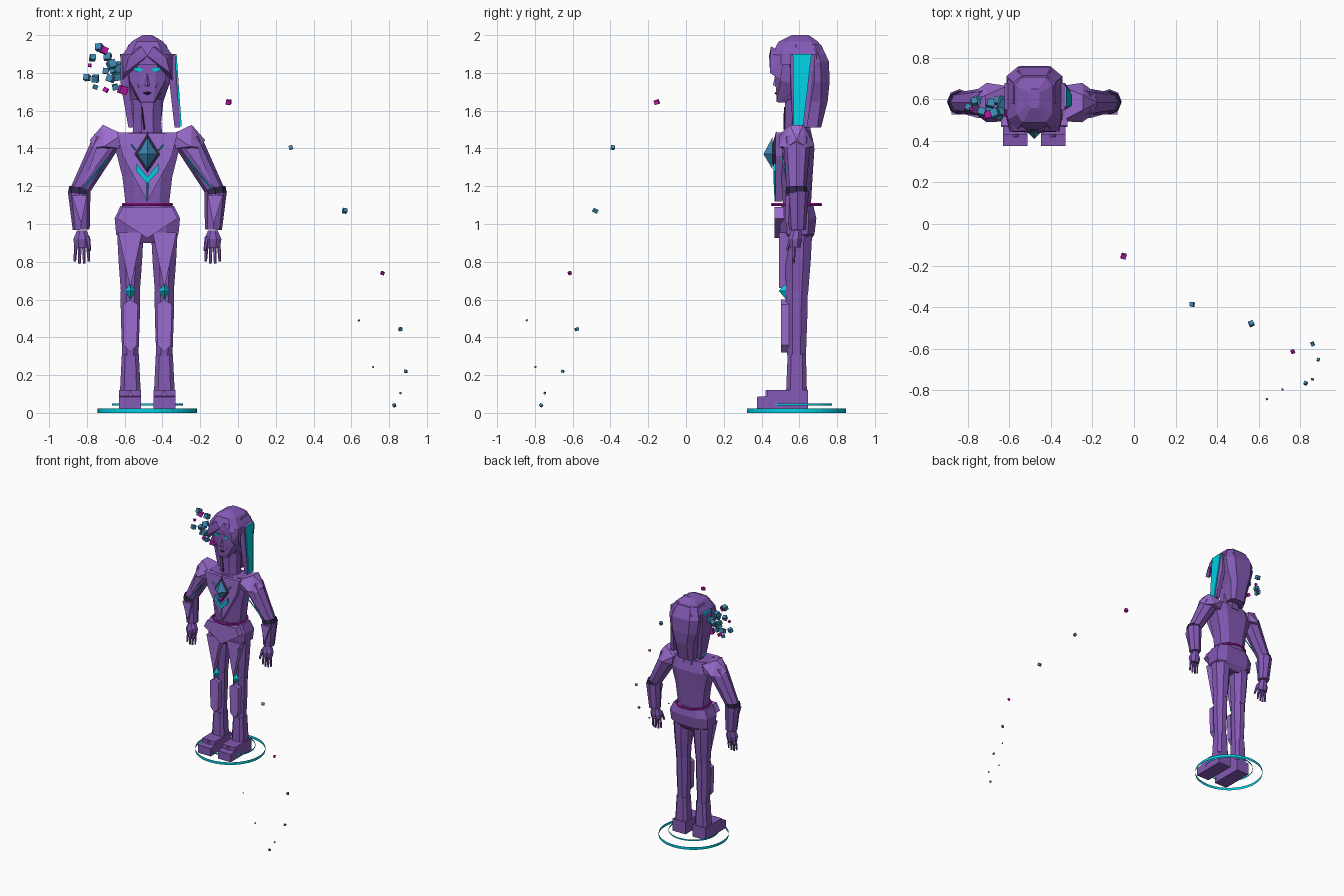
import bpy, bmesh, math, random
from mathutils import Vector, Matrix, Euler

CX, CY = -0.48, 0.585
random.seed(4)


def mat(name, *rgb):
    m = bpy.data.materials.new(name)
    m.diffuse_color = (*rgb, 1)
    return m


PURPLE = mat("purple", 0.23, 0.10, 0.46)
LIGHT = mat("light_purple", 0.33, 0.15, 0.62)
CYAN = mat("cyan", 0.0, 0.62, 0.75)
BLUE = mat("blue", 0.05, 0.25, 0.45)
MAGENTA = mat("magenta", 0.50, 0.01, 0.42)
DARK = mat("dark", 0.03, 0.02, 0.07)


def finish(name, bm, m):
    bmesh.ops.recalc_face_normals(bm, faces=bm.faces)
    me = bpy.data.meshes.new(name)
    bm.to_mesh(me)
    bm.free()
    me.materials.append(m)
    ob = bpy.data.objects.new(name, me)
    bpy.context.collection.objects.link(ob)
    return ob


def loft(name, rings, m=PURPLE, c=0.414, dx=0.0):
    """Chamfered box sections: (z, half width, y front, y back)."""
    bm, loops = bmesh.new(), []
    for z, rx, y0, y1 in rings:
        cy, ry = (y0 + y1) / 2, (y1 - y0) / 2
        sec = [(1, -c), (1, c), (c, 1), (-c, 1), (-1, c), (-1, -c), (-c, -1), (c, -1)]
        loops.append([bm.verts.new((CX + dx + a * rx, cy + b * ry, z)) for a, b in sec])
    for a, b in zip(loops, loops[1:]):
        for i in range(8):
            bm.faces.new((a[i], a[(i + 1) % 8], b[(i + 1) % 8], b[i]))
    bm.faces.new(loops[0])
    bm.faces.new(loops[-1])
    return finish(name, bm, m)


def hull(name, pts, m=PURPLE, s=1):
    """Convex solid from (dx, y, z) points; s=-1 mirrors it."""
    bm = bmesh.new()
    for x, y, z in pts:
        bm.verts.new((CX + s * x, y, z))
    r = bmesh.ops.convex_hull(bm, input=bm.verts)
    junk = {g for g in r["geom_interior"] + r["geom_unused"] if isinstance(g, bmesh.types.BMVert)}
    bmesh.ops.delete(bm, geom=list(junk), context='VERTS')
    bmesh.ops.dissolve_limit(bm, angle_limit=0.02, verts=bm.verts, edges=bm.edges)
    return finish(name, bm, m)


def plate(name, pts, y0, y1, m=LIGHT, s=1, peak=None):
    """Front panel from (dx, z) outline between y0 (front) and y1; peak adds a raised point."""
    p = [(x, y, z) for x, z in pts for y in ((y1,) if peak else (y0, y1))]
    return hull(name, p + ([(peak[0], y0, peak[1])] if peak else []), m, s)


def box(name, x0, x1, y0, y1, z0, z1, m=PURPLE, s=1):
    return hull(name, [(x, y, z) for x in (x0, x1) for y in (y0, y1) for z in (z0, z1)], m, s)


def rod(name, a, b, r0, r1, m=PURPLE, n=8, s=1, caps=True):
    a, b = Vector((CX + s * a[0], *a[1:])), Vector((CX + s * b[0], *b[1:]))
    d = b - a
    bm = bmesh.new()
    q = d.to_track_quat('Z', 'Y').to_matrix().to_4x4()
    bmesh.ops.create_cone(bm, cap_ends=caps, segments=n, radius1=r0, radius2=r1, depth=d.length,
                          matrix=Matrix.Translation((a + b) / 2) @ q)
    return finish(name, bm, m)


def shard(name, loc, size, m):
    bm = bmesh.new()
    rot = Euler([random.uniform(-0.5, 0.5) for _ in range(3)]).to_matrix().to_4x4()
    bmesh.ops.create_cube(bm, size=size, matrix=Matrix.Translation(loc) @ rot)
    return finish(name, bm, m)


# Hair: crown, long back section, fringe
loft("hair_crown", [(1.845, .135, .45, .75), (1.90, .128, .455, .735), (1.965, .085, .49, .70),
                    (2.0, .025, .56, .65)], c=0.65)
loft("hair_back", [(1.51, .07, .62, .715), (1.65, .085, .57, .75), (1.75, .12, .54, .76),
                   (1.86, .135, .53, .757), (1.95, .10, .55, .715)], c=0.6)
for s in (-1, 1):
    hull("fringe", [(0.0, .44, 1.89), (.12, .445, 1.80), (.132, .50, 1.76), (.132, .52, 1.90),
                    (.10, .445, 1.88), (.03, .45, 1.94), (.05, .46, 1.865)], s=s)
# Both side locks slant the same way
for side, top, bot in ((1, .135, .162), (-1, -.125, -.082)):
    hull("side_lock", [(x, y, z) for x0, z, ya, yb in ((top, 1.90, .55, .68), (top, 1.75, .55, .68),
                                                       (bot, 1.51, .565, .64))
                       for x in (x0 - .018, x0 + .012) for y in (ya, yb)])
    hull("lock_streak", [(x, y, z) for x0, z, ya, yb in ((top, 1.90, .565, .665), (bot, 1.515, .57, .62))
                         for x in (x0, x0 + side * .02) for y in (ya, yb)], CYAN)

# Face and neck
face = [(.10, .50, 1.86), (.10, .60, 1.86), (.095, .50, 1.76), (.095, .60, 1.73), (.05, .475, 1.86),
        (.035, .48, 1.645), (.04, .57, 1.64), (.04, .475, 1.74)]
hull("face", face + [(-x, y, z) for x, y, z in face])
hull("nose", [(0, .475, 1.80), (-.013, .475, 1.73), (.013, .475, 1.73), (0, .46, 1.735)], LIGHT)
plate("lips", [(-.03, 1.695), (0, 1.705), (.03, 1.695), (0, 1.68)], .468, .48, DARK, peak=(0, 1.692))
for s in (-1, 1):
    plate("eye", [(.02, 1.815), (.045, 1.83), (.09, 1.825), (.05, 1.805)], .468, .495, CYAN, s)
    plate("cheek", [(.095, 1.79), (.025, 1.72), (.05, 1.67)], .472, .51, LIGHT, s, peak=(.045, 1.73))
loft("neck", [(1.45, .08, .52, .67), (1.55, .073, .525, .65), (1.66, .078, .525, .66)])
rod("neck_line", (-.03, .522, 1.62), (-.015, .52, 1.50), .004, .004, DARK, 4)

# Torso, chest plate and gem
loft("torso", [(1.08, .112, .515, .66), (1.25, .132, .505, .67), (1.40, .17, .495, .68),
               (1.485, .158, .50, .655)], c=0.55)
for s in (-1, 1):
    plate("chest_plate", [(0, 1.48), (.16, 1.485), (.13, 1.36), (0, 1.12)], .475, .51, LIGHT, s)
    rod("chest_line", (.06, .473, 1.39), (.085, .473, 1.42), .004, .004, CYAN, 4, s)
    plate("gem_chevron", [(.06, 1.32), (.06, 1.28), (0, 1.215), (0, 1.25)], .462, .478, CYAN, s)
plate("gem_frame", [(0, 1.49), (.075, 1.37), (0, 1.26), (-.075, 1.37)], .44, .478, DARK, peak=(0, 1.37))
plate("gem", [(0, 1.46), (.05, 1.37), (0, 1.29), (-.05, 1.37)], .41, .458, BLUE, peak=(0, 1.37))
rod("gem_tail", (0, .47, 1.22), (0, .472, 1.12), .006, .003, CYAN, 4)

# Waist ring and hips
bpy.ops.mesh.primitive_torus_add(major_segments=32, minor_segments=6, major_radius=.128,
                                 minor_radius=.008, location=(CX, CY, 1.103))
bpy.context.object.name = "waist_ring"
bpy.context.object.data.materials.append(MAGENTA)
loft("hips", [(.90, .10, .53, .65), (.945, .165, .50, .68), (1.03, .173, .49, .69),
              (1.095, .142, .505, .675)], c=0.6)
plate("hip_plate", [(-.16, 1.03), (-.13, 1.09), (.13, 1.09), (.16, 1.03), (0, .925)], .468, .52)

for s in (-1, 1):
    # Shoulder and arm
    hull("shoulder_pad", [(.305, .585, 1.445), (.235, .55, 1.525), (.235, .62, 1.525), (.13, .495, 1.475),
                          (.13, .665, 1.475), (.23, .49, 1.41), (.23, .68, 1.41), (.285, .53, 1.405),
                          (.285, .64, 1.405), (.15, .51, 1.40), (.15, .66, 1.40)], LIGHT, s)
    rod("upper_arm", (.215, CY, 1.44), (.362, CY, 1.17), .075, .05, s=s)
    hull("upper_arm_plate", [(.20, .51, 1.40), (.27, .51, 1.40), (.34, .53, 1.21), (.22, .56, 1.38)], LIGHT, s)
    rod("arm_line", (.205, .512, 1.35), (.335, .54, 1.19), .005, .004, CYAN, 4, s)
    rod("elbow", (.358, CY, 1.195), (.362, CY, 1.16), .056, .058, DARK, 8, s)
    rod("forearm", (.361, CY + .005, 1.175), (.35, CY + .005, .97), .06, .045, s=s)
    plate("forearm_plate", [(.40, 1.15), (.32, 1.15), (.35, 1.0)], .528, .56, LIGHT, s)
    loft("hand", [(.875, .038, .55, .605), (.92, .045, .54, .615), (.965, .026, .555, .615)], dx=s * .347)
    for i in range(4):
        x = .315 + i * .021
        rod("finger", (x, .575, .89), (x + (i - 1.5) * .004, .568, .79 + (.012 if i in (0, 3) else 0)),
            .010, .007, n=6, s=s)
    rod("thumb", (.315, .56, .93), (.305, .535, .86), .012, .008, n=6, s=s)

    # Leg
    loft("thigh", [(.64, .05, .53, .647), (.80, .062, .525, .66), (.955, .07, .52, .668)], dx=s * .09)
    plate("thigh_plate", [(.028, .955), (.155, .955), (.09, .66)], .493, .55, LIGHT, s)
    rod("knee_joint", (.09, .588, .66), (.09, .588, .63), .046, .046, DARK, 8, s)
    plate("knee_gem", [(.09, .695), (.117, .645), (.09, .60), (.063, .645)], .492, .53, CYAN, s, peak=(.09, .645))
    loft("shin", [(.305, .043, .535, .635), (.50, .05, .53, .642), (.645, .052, .53, .645)], dx=s * .09)
    plate("shin_plate", [(.05, .575), (.09, .60), (.13, .575), (.125, .36), (.09, .32), (.055, .36)],
          .503, .545, LIGHT, s)
    loft("ankle", [(.11, .055, .53, .64), (.31, .045, .538, .635)], c=.6, dx=s * .09)
    box("foot", .033, .15, .43, .645, .02, .12, s=s)
    hull("toe", [(x, y, z) for x in (.033, .15) for y, z in ((.375, .02), (.44, .02), (.375, .085), (.44, .09))], s=s)
    plate("toe_ridge", [(.05, .03), (.13, .03), (.09, .12)], .42, .435, LIGHT, s)

# Ground rings: thin open bands
rod("outer_ring", (0, CY, 0), (0, CY, .022), .263, .263, CYAN, 48, caps=False)
rod("inner_ring", (0, CY, .038), (0, CY, .05), .188, .188, CYAN, 48, caps=False)

# Shards breaking away beside the head: (x, z, size)
for i, (x, z, w) in enumerate([(-.735, 1.935, .034), (-.71, 1.92, .034), (-.69, 1.885, .036), (-.67, 1.845, .04),
                               (-.63, 1.83, .045), (-.61, 1.71, .042), (-.77, 1.88, .03), (-.80, 1.775, .03),
                               (-.755, 1.77, .034), (-.755, 1.725, .022), (-.70, 1.81, .03), (-.675, 1.77, .036),
                               (-.65, 1.725, .03), (-.70, 1.71, .024), (-.785, 1.84, .016), (-.64, 1.78, .036),
                               (-.66, 1.81, .03)]):
    shard("head_shard", (x, random.uniform(.52, .60), z), w, MAGENTA if i in (1, 5, 13, 14) else BLUE)

# Drifting trail of shards: (x, y, z, size)
for i, (x, y, z, w) in enumerate([(-.05, -.155, 1.645, .024), (.28, -.387, 1.405, .02), (.565, -.48, 1.07, .022),
                                  (.765, -.615, .74, .016), (.64, -.843, .49, .008), (.86, -.578, .443, .017),
                                  (.715, -.797, .243, .008), (.888, -.653, .22, .014), (.86, -.748, .105, .01),
                                  (.827, -.767, .04, .015)]):
    shard("trail_shard", (x, y, z), w, MAGENTA if i in (0, 3) else BLUE)
